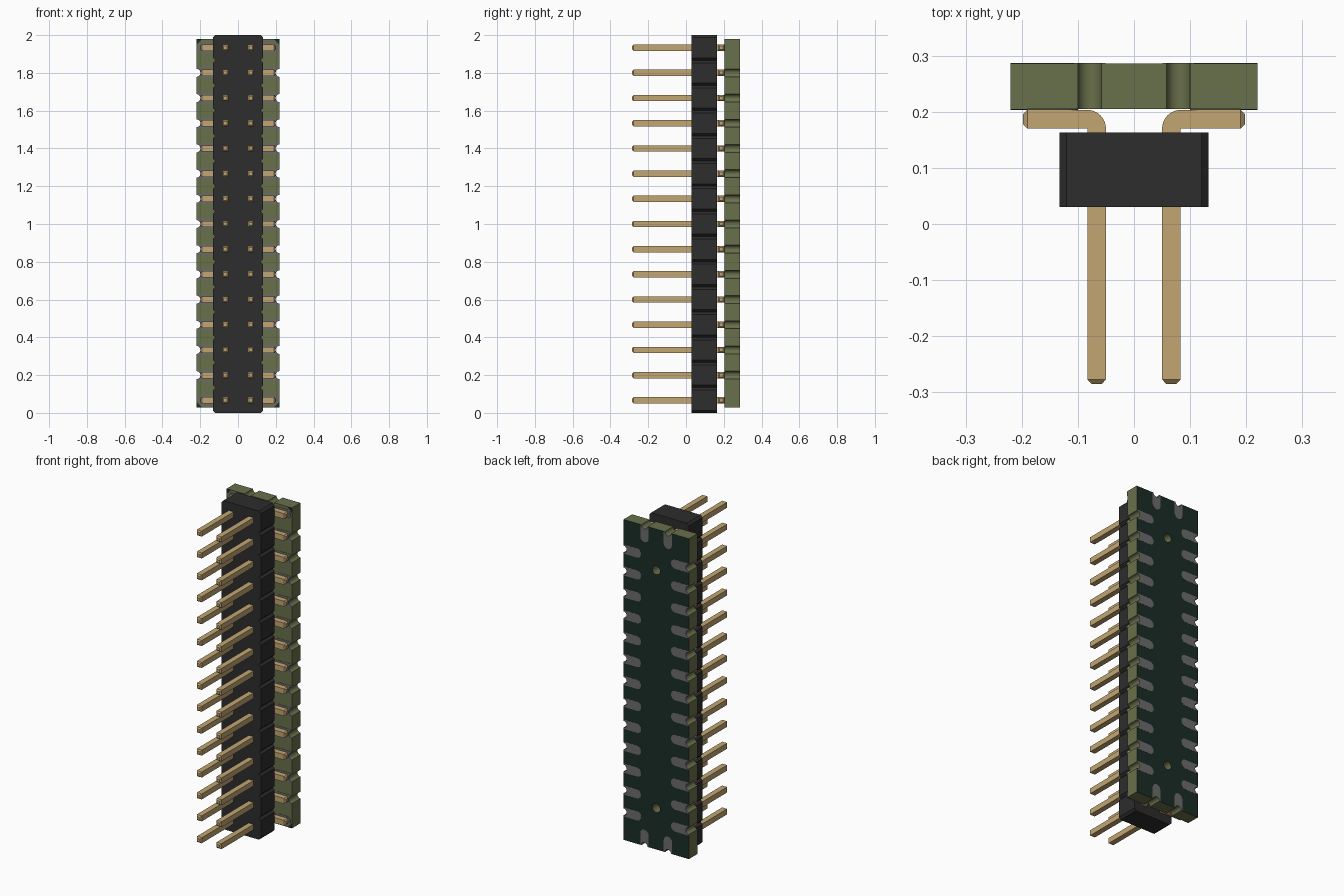
import bpy, bmesh
from math import sin, cos, pi
from mathutils import Vector

if "Cube" in bpy.data.objects:
    bpy.data.objects.remove(bpy.data.objects["Cube"])


def material(name, rgb):
    m = bpy.data.materials.new(name)
    m.use_nodes = True
    m.diffuse_color = (*rgb, 1)
    bsdf = next(n for n in m.node_tree.nodes if n.type == 'BSDF_PRINCIPLED')
    bsdf.inputs["Base Color"].default_value = (*rgb, 1)
    return m


BLACK = material("black plastic", (0.026, 0.026, 0.027))
GOLD = material("gold", (0.54, 0.38, 0.17))
OLIVE = material("olive laminate", (0.14, 0.16, 0.07))
GREEN = material("dark green mask", (0.011, 0.026, 0.019))
GREY = material("grey pad", (0.15, 0.15, 0.15))

ROWS = 15
PITCH = 2 / ROWS
ROW_Z = [(i + 0.5) * PITCH for i in range(ROWS)]
HALF_W, Z0, Z1 = 0.22, 0.029, 1.979       # board outline
Y0, Y1 = 0.205, 0.286                     # board front and back
NOTCH = 0.021
END_X = 0.079                             # notches on the short edges


def arc(cx, cz, r, a0, a1, n=10):
    return [(cx + r * cos(a0 + (a1 - a0) * i / n),
             cz + r * sin(a0 + (a1 - a0) * i / n)) for i in range(n + 1)]


def finish(bm, name, mats, smooth=False):
    bmesh.ops.recalc_face_normals(bm, faces=bm.faces)
    mesh = bpy.data.meshes.new(name)
    bm.to_mesh(mesh)
    bm.free()
    for m in mats:
        mesh.materials.append(m)
    ob = bpy.data.objects.new(name, mesh)
    bpy.context.collection.objects.link(ob)
    if smooth:
        bpy.ops.object.select_all(action='DESELECT')
        ob.select_set(True)
        bpy.context.view_layer.objects.active = ob
        bpy.ops.object.shade_smooth_by_angle(angle=pi / 6)
    return ob


def add_prism(bm, loops, y0, y1):
    """Fill outlines (later loops are holes) in x-z and extrude along y."""
    edges = []
    for loop in loops:
        vs = [bm.verts.new((x, y0, z)) for x, z in loop]
        edges += [bm.edges.new((vs[i - 1], vs[i])) for i in range(len(vs))]
    filled = bmesh.ops.triangle_fill(bm, edges=edges, use_beauty=True,
                                     normal=(0, -1, 0))
    faces = [f for f in filled["geom"] if isinstance(f, bmesh.types.BMFace)]
    out = bmesh.ops.extrude_face_region(bm, geom=faces, use_keep_orig=True)
    for v in out["geom"]:
        if isinstance(v, bmesh.types.BMVert):
            v.co.y = y1


# Header body: a row of blocks with chamfered corners
c, hw = 0.013, 0.133
side = []
for z in ROW_Z:
    a, b = z - PITCH / 2, z + PITCH / 2
    side += [(hw - c, a), (hw, a + c), (hw, b - c)]
side.append((hw - c, 2.0))
bm = bmesh.new()
add_prism(bm, [side + [(-x, z) for x, z in reversed(side)]], 0.03, 0.163)
finish(bm, "header_body", [BLACK])

# Circuit board: notched outline with two round holes
right = []
for z in ROW_Z[1:-1]:
    right += arc(HALF_W, z, NOTCH, 1.5 * pi, 0.5 * pi)
top = []
for x in (END_X, -END_X):
    top += arc(x, Z1, NOTCH, 0, -pi)
left = [(-x, z) for x, z in reversed(right)]
bottom = [(-x, Z0 + Z1 - z) for x, z in top]
outline = ([(HALF_W, Z0)] + right + [(HALF_W, Z1)] + top
           + [(-HALF_W, Z1)] + left + [(-HALF_W, Z0)] + bottom)
holes = [arc(0, z, 0.026, 0, 2 * pi, 20)[:-1] for z in (0.28, 1.728)]
bm = bmesh.new()
add_prism(bm, [outline] + holes, Y0, Y1)
bmesh.ops.recalc_face_normals(bm, faces=bm.faces)
for f in bm.faces:
    f.material_index = 1 if f.normal.y > 0.9 else 0
finish(bm, "circuit_board", [OLIVE, GREEN], smooth=True)


# Solder pads: rounded inner end, notched at the board edge
def pad(length, r, notched=True):
    """Pad along +u that ends at the board edge u = 0."""
    inner = arc(-length + r, 0, r, 0.5 * pi, 1.5 * pi)
    if notched:
        return inner + [(0, -r), (0, -NOTCH)] + \
            arc(0, 0, NOTCH, 1.5 * pi, 0.5 * pi)[1:-1] + [(0, NOTCH), (0, r)]
    return inner + arc(-0.01 - r, 0, r, -0.5 * pi, 0.5 * pi)


back, front = bmesh.new(), bmesh.new()
for s in (-1, 1):
    for i, z in enumerate(ROW_Z):
        inside = 0 < i < ROWS - 1
        shape = [(s * (HALF_W + u), z + v) for u, v in pad(0.12, 0.028, inside)]
        add_prism(front, [shape], Y0, Y0 - 0.002)
        if inside:
            add_prism(back, [shape], Y1, Y1 + 0.001)
    for edge, way in ((Z0, -1), (Z1, 1)):
        shape = [(s * END_X + v, edge + way * u) for u, v in pad(0.1, 0.028)]
        add_prism(back, [shape], Y1, Y1 + 0.001)
finish(front, "front_pads", [GREY])
finish(back, "back_pads", [GREY])

# Mask corners on the board front
bm = bmesh.new()
for s in (-1, 1):
    for edge, way in ((Z0, 1), (Z1, -1)):
        add_prism(bm, [[(s * HALF_W, edge), (s * (HALF_W - 0.03), edge),
                        (s * HALF_W, edge + way * 0.03)]], Y0, Y0 - 0.001)
finish(bm, "mask_corners", [GREEN])


# Bent pins: L profile extruded in z, with tapered ends
T = 0.0333
X_IN, X_OUT = PITCH / 2 - T / 2, PITCH / 2 + T / 2
BEND_Y, TIP_Y, TAIL_X = 0.17, -0.277, 0.19


def add_pin(bm, s, z):
    bend = arc(X_IN + T, BEND_Y, T, pi, 0.5 * pi, 8)
    pts = ([(X_IN, TIP_Y), (X_OUT, TIP_Y), (X_OUT, BEND_Y), (TAIL_X, BEND_Y),
            (TAIL_X, BEND_Y + T)] + bend[::-1])
    base = bm.faces.new([bm.verts.new((s * x, y, z - T / 2)) for x, y in pts])
    out = bmesh.ops.extrude_face_region(bm, geom=[base], use_keep_orig=True)
    new = [v for v in out["geom"] if isinstance(v, bmesh.types.BMVert)]
    bmesh.ops.translate(bm, verts=new, vec=(0, 0, T))
    walls = {f for v in new for f in v.link_faces}
    for axis, at, push in ((1, TIP_Y, Vector((0, -0.008, 0))),
                           (0, s * TAIL_X, Vector((s * 0.008, 0, 0)))):
        end = next(f for f in walls if f.is_valid and
                   all(abs(v.co[axis] - at) < 1e-5 for v in f.verts))
        walls.discard(end)
        cap = bmesh.ops.extrude_discrete_faces(bm, faces=[end])["faces"][0]
        mid = cap.calc_center_median()
        for v in cap.verts:
            v.co = mid + (v.co - mid) * 0.55 + push


for s, name in ((-1, "right_pins"), (1, "left_pins")):
    bm = bmesh.new()
    for z in ROW_Z:
        add_pin(bm, s, z)
    finish(bm, name, [GOLD], smooth=True)
